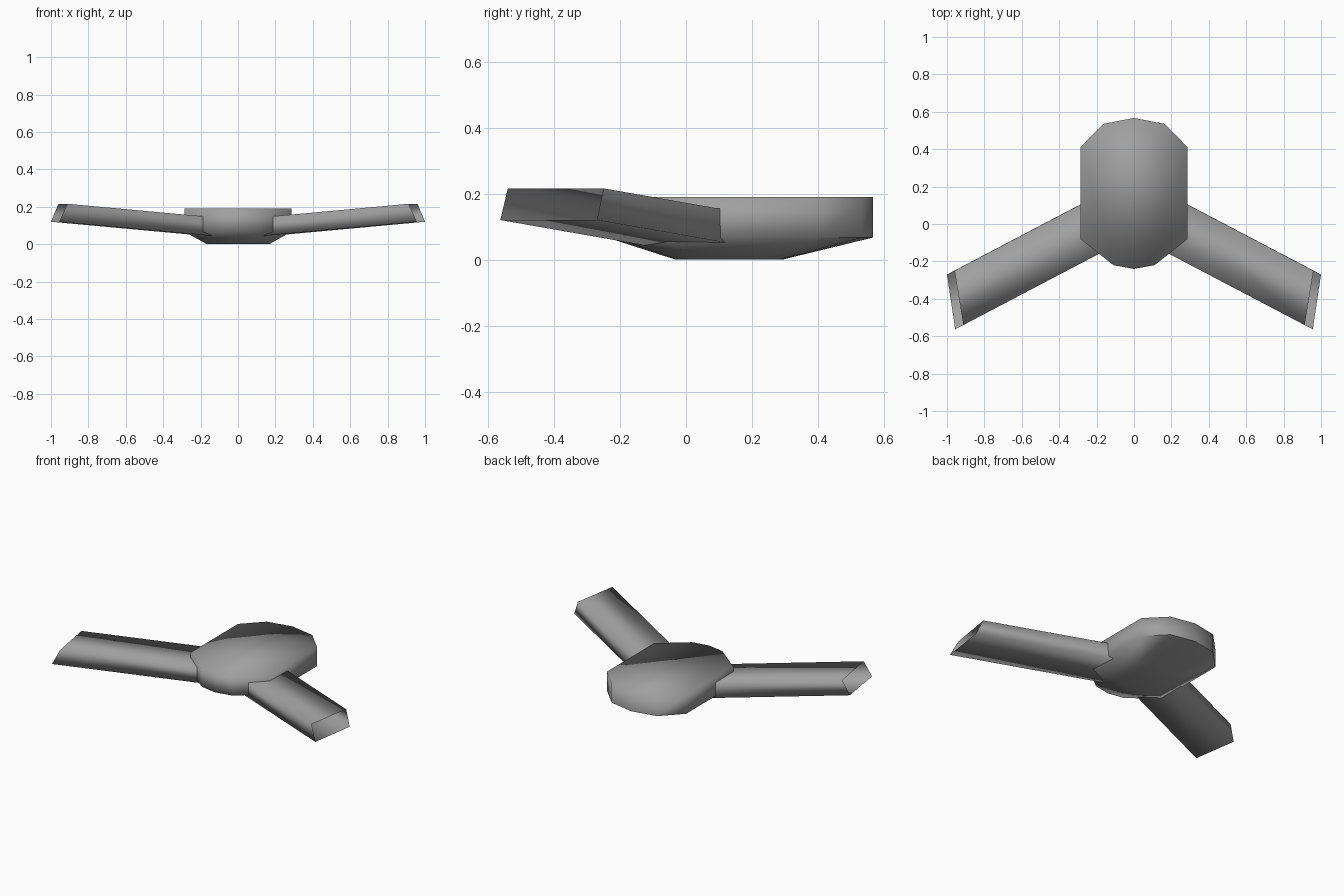
import bpy
import bmesh
from mathutils import Vector

if "Cube" in bpy.data.objects:
    bpy.data.objects.remove(bpy.data.objects["Cube"], do_unlink=True)

# Single grey material
grey = bpy.data.materials.new("mid grey")
grey.use_nodes = True
colour = (0.35, 0.35, 0.35, 1)
grey.diffuse_color = colour
grey.node_tree.nodes["Principled BSDF"].inputs["Base Color"].default_value = colour


def loft(name, rings, capped, sharp_rule=None):
    """Bridge closed rings of points into one smooth-shaded surface."""
    bm = bmesh.new()
    loops = [[bm.verts.new(p) for p in ring] for ring in rings]
    for low, high in zip(loops, loops[1:]):
        for i in range(len(low)):
            j = (i + 1) % len(low)
            bm.faces.new((low[i], low[j], high[j], high[i]))
    if capped:
        bm.faces.new(loops[0][::-1])
        bm.faces.new(loops[-1])
    for face in bm.faces:
        face.smooth = True
    for edge in bm.edges:
        if sharp_rule and sharp_rule(edge):
            edge.smooth = False
    mesh = bpy.data.meshes.new(name)
    bm.to_mesh(mesh)
    bm.free()
    mesh.materials.append(grey)
    obj = bpy.data.objects.new(name, mesh)
    bpy.context.collection.objects.link(obj)
    return obj


# Hull: faceted plan, vertical wall, sloping underside
RIM = 0.067
half = [(0.11, -0.22), (0.287, -0.08), (0.287, 0.41), (0.165, 0.535)]
plan = [(0, -0.24)] + half + [(0, 0.567)] + [(-x, y) for x, y in reversed(half)]
keel = [(x * 0.58, y * 0.4 + 0.065, 0) for x, y in plan]
rim = [(x, y, RIM) for x, y in plan]
deck = [(x, y, 0.19) for x, y in plan]


def rear_rim(edge):
    return all(abs(v.co.z - RIM) < 0.001 and v.co.y > 0.4 for v in edge.verts)


loft("hull", [keel, rim, deck], True, rear_rim)

# Arms: hollow box tubes, open at the slanted tip, running into the hull
tip = [(0.912, -0.54, 0.216), (0.96, -0.25, 0.216),
       (1.0, -0.27, 0.12), (0.956, -0.563, 0.12)]
inward = Vector((-1, 0.525, -0.092))
root = [Vector(p) + inward * (p[0] - 0.14) for p in tip]
for name, side in (("left_arm", 1), ("right_arm", -1)):
    ends = [[(side * p[0], p[1], p[2]) for p in ring] for ring in (root, tip)]
    if side < 0:
        ends = [ring[::-1] for ring in ends]
    # Wind the rings so the outside faces outward
    loft(name, [ring[::-1] for ring in ends], False)
